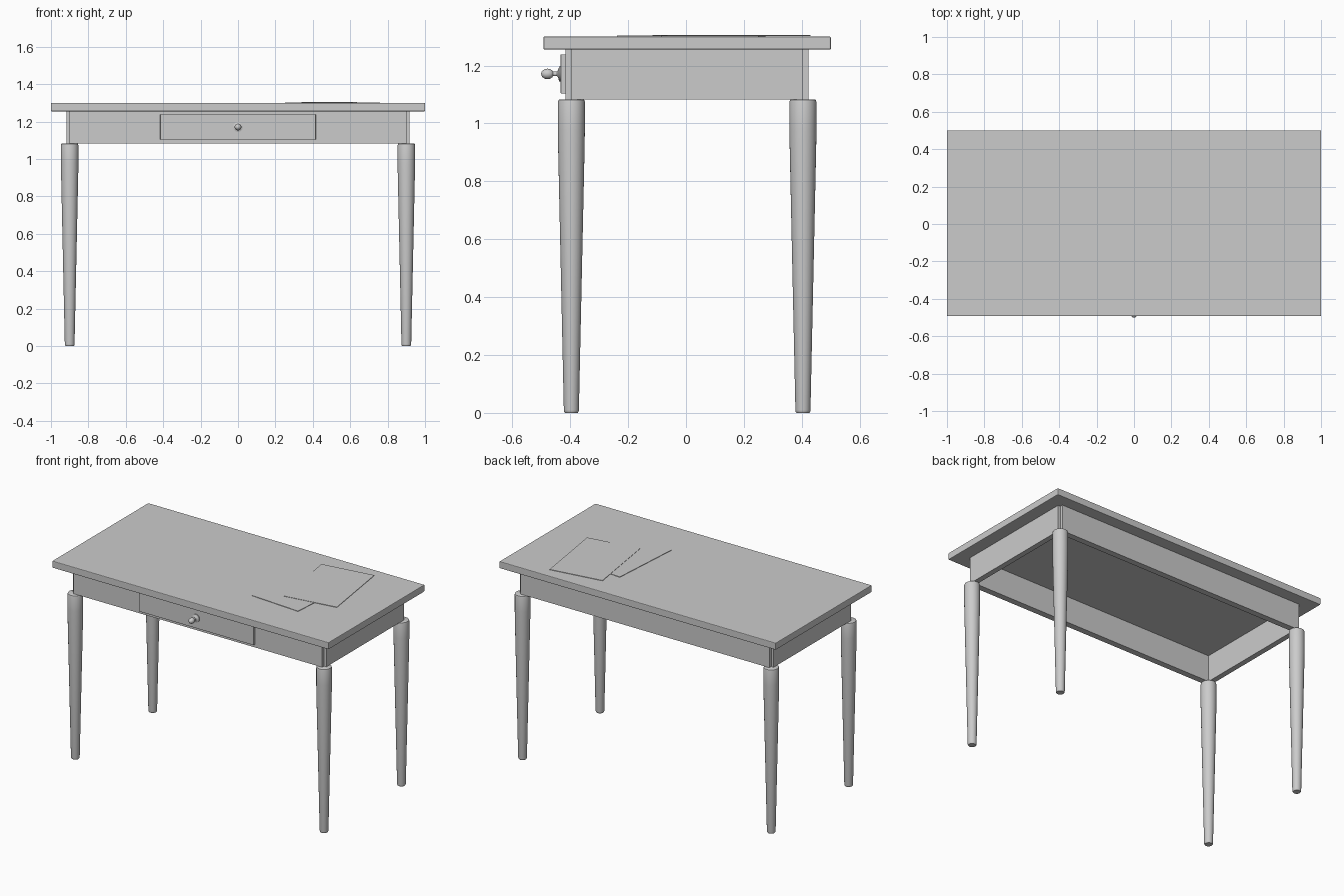
import bpy, bmesh, math
from mathutils import Matrix

if "Cube" in bpy.data.objects:
    bpy.data.objects.remove(bpy.data.objects["Cube"])

SHIFT = 0.004  # the knob overhangs the front, so the body sits slightly back


def finish(name, bm, smooth=False):
    bmesh.ops.recalc_face_normals(bm, faces=bm.faces[:])
    me = bpy.data.meshes.new(name)
    bm.to_mesh(me)
    bm.free()
    ob = bpy.data.objects.new(name, me)
    bpy.context.collection.objects.link(ob)
    if smooth:
        bpy.context.view_layer.objects.active = ob
        ob.select_set(True)
        bpy.ops.object.shade_smooth_by_angle(angle=math.radians(35))
        ob.select_set(False)
    return ob


def box(name, center, size, bevel=0.0, rot=0.0):
    bm = bmesh.new()
    bmesh.ops.create_cube(bm, size=1, matrix=Matrix.Diagonal((*size, 1)))
    ob = finish(name, bm)
    ob.location = (center[0], center[1] + SHIFT, center[2])
    ob.rotation_euler.z = math.radians(rot)
    if bevel:
        mod = ob.modifiers.new("edge", 'BEVEL')
        mod.width = bevel
        mod.segments = 2
    return ob


def lathe(name, profile, center, steps=32):
    # spin a (radius, height) profile around z
    bm = bmesh.new()
    verts = [bm.verts.new((r, 0, z)) for r, z in profile]
    edges = [bm.edges.new(p) for p in zip(verts, verts[1:])]
    bmesh.ops.spin(bm, geom=verts + edges, cent=(0, 0, 0), axis=(0, 0, 1),
                   angle=math.tau, steps=steps)
    bmesh.ops.remove_doubles(bm, verts=bm.verts[:], dist=1e-5)
    ob = finish(name, bm, smooth=True)
    ob.location = (center[0], center[1] + SHIFT, center[2])
    return ob


# Table top
box("table_top", (0, 0, 1.2775), (2.0, 0.993, 0.045), bevel=0.004)

# Apron boards, leaving a small notch at each corner
for s, n in ((-1, "front"), (1, "back")):
    box(n + "_apron", (0, s * 0.4, 1.169), (1.8, 0.04, 0.172))
for s, n in ((-1, "left"), (1, "right")):
    box(n + "_apron", (s * 0.9, 0, 1.169), (0.035, 0.8, 0.172))

# Tapered round legs with softened ends
leg = [(0, 0), (0.022, 0), (0.025, 0.004), (0.026, 0.01), (0.046, 0.93),
       (0.0465, 0.98), (0.0465, 1.074), (0.0445, 1.081), (0.041, 1.083), (0, 1.083)]
for sx, nx in ((-1, "left"), (1, "right")):
    for sy, ny in ((-1, "front"), (1, "back")):
        lathe(f"{ny}_{nx}_leg", leg, (sx * 0.9, sy * 0.4, 0))

# Drawer front
box("drawer_front", (0, -0.427, 1.171), (0.832, 0.02, 0.135), bevel=0.002)

# Drawer knob: flange, neck and ball
knob = [(0, 0), (0.026, 0), (0.026, 0.005), (0.012, 0.009), (0.008, 0.013),
        (0.008, 0.026), (0.012, 0.029), (0.0165, 0.036), (0.018, 0.045),
        (0.0165, 0.055), (0.011, 0.063), (0.006, 0.0665), (0, 0.0675)]
k = lathe("drawer_knob", knob, (0, -0.437, 1.171), 24)
k.rotation_euler.x = math.pi / 2

# Two loose sheets of paper lying on the top
box("lower_sheet", (0.444, 0.014, 1.301), (0.35, 0.49, 0.004), rot=-4)
box("upper_sheet", (0.55, 0.153, 1.3035), (0.35, 0.50, 0.003), rot=8.6)
